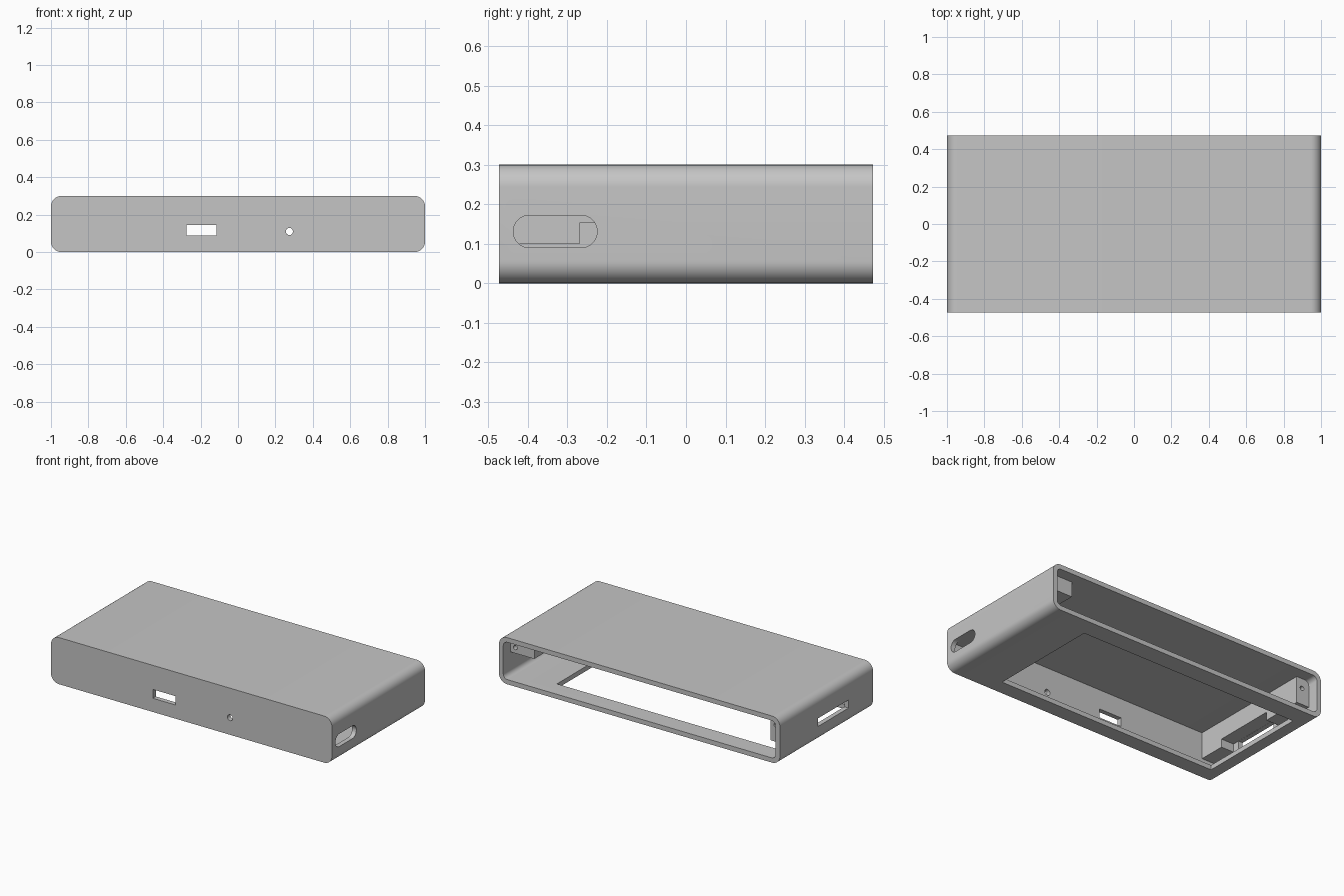
import bpy
import bmesh
import math
from mathutils import Vector

if "Cube" in bpy.data.objects:
    bpy.data.objects.remove(bpy.data.objects["Cube"], do_unlink=True)

GREY = (0.56, 0.56, 0.56, 1)
mat = bpy.data.materials.new("light_grey_plastic")
mat.use_nodes = True
mat.diffuse_color = GREY
mat.node_tree.nodes["Principled BSDF"].inputs["Base Color"].default_value = GREY


def rounded_prism(name, axis, u, v, w, radius=0, segments=12):
    """Rounded rectangle u by v, extruded over w along the x or y axis."""
    pts = []
    corners = ((u[1], v[1], -1, -1), (u[0], v[1], 1, -1),
               (u[0], v[0], 1, 1), (u[1], v[0], -1, 1))
    for i, (cu, cv, su, sv) in enumerate(corners):
        for k in range(segments + 1 if radius else 1):
            a = math.pi / 2 * (i + k / segments)
            pts.append((cu + radius * (su + math.cos(a)),
                        cv + radius * (sv + math.sin(a))))
    bm = bmesh.new()
    place = (lambda a, b: (w[0], a, b)) if axis == "x" else (lambda a, b: (a, w[0], b))
    face = bm.faces.new([bm.verts.new(place(a, b)) for a, b in pts])
    ext = bmesh.ops.extrude_face_region(bm, geom=[face])
    step = Vector((w[1] - w[0], 0, 0) if axis == "x" else (0, w[1] - w[0], 0))
    bmesh.ops.translate(bm, vec=step,
                        verts=[g for g in ext["geom"] if isinstance(g, bmesh.types.BMVert)])
    bmesh.ops.remove_doubles(bm, verts=bm.verts, dist=0.0001)
    bmesh.ops.recalc_face_normals(bm, faces=bm.faces)
    mesh = bpy.data.meshes.new(name)
    bm.to_mesh(mesh)
    bm.free()
    mesh.materials.append(mat)
    obj = bpy.data.objects.new(name, mesh)
    bpy.context.collection.objects.link(obj)
    return obj


def box(name, x, y, z):
    return rounded_prism(name, "y", x, z, y)


def round_hole(x, z, r, y):
    return rounded_prism("hole_cutter", "y", (x - r, x + r), (z - r, z + r), y, r, 6)


def cut(obj, cutters):
    """Subtract the cutters, bake the result and discard the cutters."""
    for c in cutters:
        c.hide_render = True
        mod = obj.modifiers.new("cut", "BOOLEAN")
        mod.operation = "DIFFERENCE"
        mod.solver = "EXACT"
        mod.object = c
    deps = bpy.context.evaluated_depsgraph_get()
    mesh = bpy.data.meshes.new_from_object(obj.evaluated_get(deps))
    obj.modifiers.clear()
    obj.data = mesh
    for c in cutters:
        bpy.data.objects.remove(c, do_unlink=True)


D, H, WALL = 0.473, 0.30, 0.03

# Sleeve shell, open at the back, with a bottom window and port openings
shell = rounded_prism("case_shell", "y", (-1, 1), (0, H), (-D, D), 0.056)
cut(shell, [
    rounded_prism("cavity_cutter", "y", (WALL - 1, 1 - WALL), (WALL, H - WALL),
                  (WALL - D, 0.6), 0.03),
    box("bottom_window_cutter", (-0.89, 0.67), (-0.375, 0.355), (-0.1, 0.1)),
    box("front_port_cutter", (-0.275, -0.115), (-0.6, -0.4), (0.088, 0.145)),
    round_hole(0.275, 0.11, 0.019, (-0.6, -0.4)),
    rounded_prism("side_port_cutter", "x", (-0.437, -0.225), (0.09, 0.172),
                  (0.9, 1.1), 0.0405),
    box("card_slot_cutter", (-1.1, -0.95), (-0.224, 0.086), (0.10, 0.152)),
])

# Inner rails carrying the screw holes for the rear cover
rail_y = (-0.46, 0.40)
notched_rail = box("notched_rail", (-0.98, -0.88), rail_y, (0.10, 0.28))
cut(notched_rail, [
    box("notch_cutter", (-1.1, -0.8), (-0.27, 0.13), (0.05, 0.153)),
    round_hole(-0.92, 0.207, 0.014, (0.28, 0.5)),
])
plain_rail = box("plain_rail", (0.80, 0.98), rail_y, (0.173, 0.28))
cut(plain_rail, [round_hole(0.935, 0.21, 0.014, (0.28, 0.5))])

# Smooth the rounded corners, keep the edges sharp
for obj in (shell, notched_rail, plain_rail):
    bpy.ops.object.select_all(action="DESELECT")
    obj.select_set(True)
    bpy.context.view_layer.objects.active = obj
    bpy.ops.object.shade_smooth_by_angle(angle=math.radians(30))
